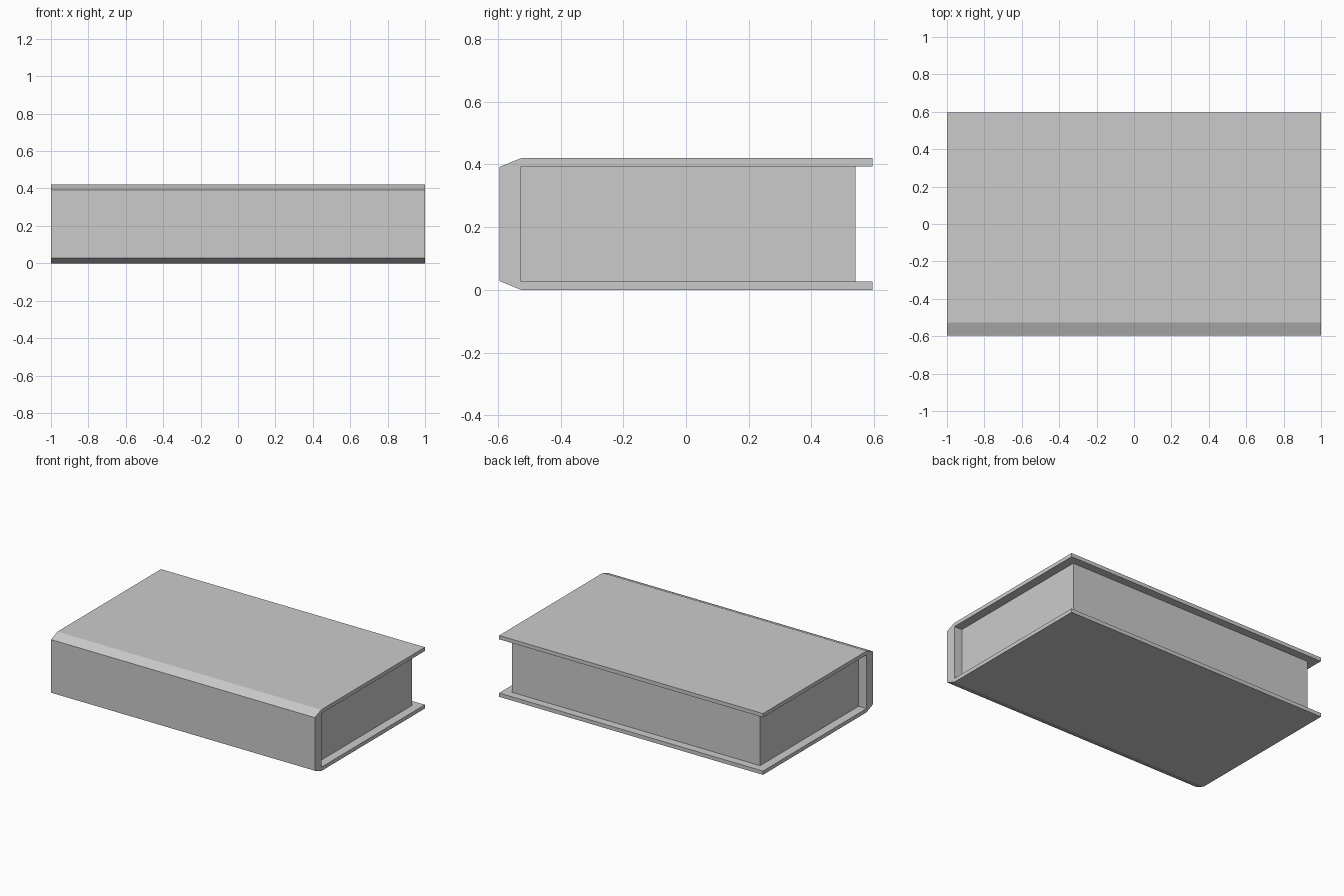
import bpy, bmesh

if "Cube" in bpy.data.objects:
    bpy.data.objects.remove(bpy.data.objects["Cube"])

HEIGHT, BOARD = 0.42, 0.026     # total height, cover board thickness
FRONT, BACK = -0.595, 0.595     # spine face, fore edge
HINGE = -0.526                  # inner face of the spine


def extrude_profile(name, profile, half_length):
    """Extrude a closed (y, z) outline along x, centred on x = 0."""
    bm = bmesh.new()
    face = bm.faces.new([bm.verts.new((-half_length, y, z)) for y, z in profile])
    result = bmesh.ops.extrude_face_region(bm, geom=[face])
    moved = [v for v in result["geom"] if isinstance(v, bmesh.types.BMVert)]
    bmesh.ops.translate(bm, verts=moved, vec=(2 * half_length, 0, 0))
    bmesh.ops.recalc_face_normals(bm, faces=bm.faces)
    mesh = bpy.data.meshes.new(name)
    bm.to_mesh(mesh)
    bm.free()
    obj = bpy.data.objects.new(name, mesh)
    bpy.context.collection.objects.link(obj)
    return obj


# Cover: C-shaped section with a chamfered spine, mirrored top to bottom
lower = [(FRONT, BOARD + 0.002), (HINGE, 0), (BACK, 0), (BACK, BOARD), (HINGE, BOARD)]
upper = [(y, HEIGHT - z) for y, z in reversed(lower)]
extrude_profile("book_cover", lower + upper, 1.0)

# Page block: sits between the boards, set back from the three open edges
pages = [(HINGE, BOARD), (0.54, BOARD), (0.54, HEIGHT - BOARD), (HINGE, HEIGHT - BOARD)]
extrude_profile("page_block", pages, 0.94)
